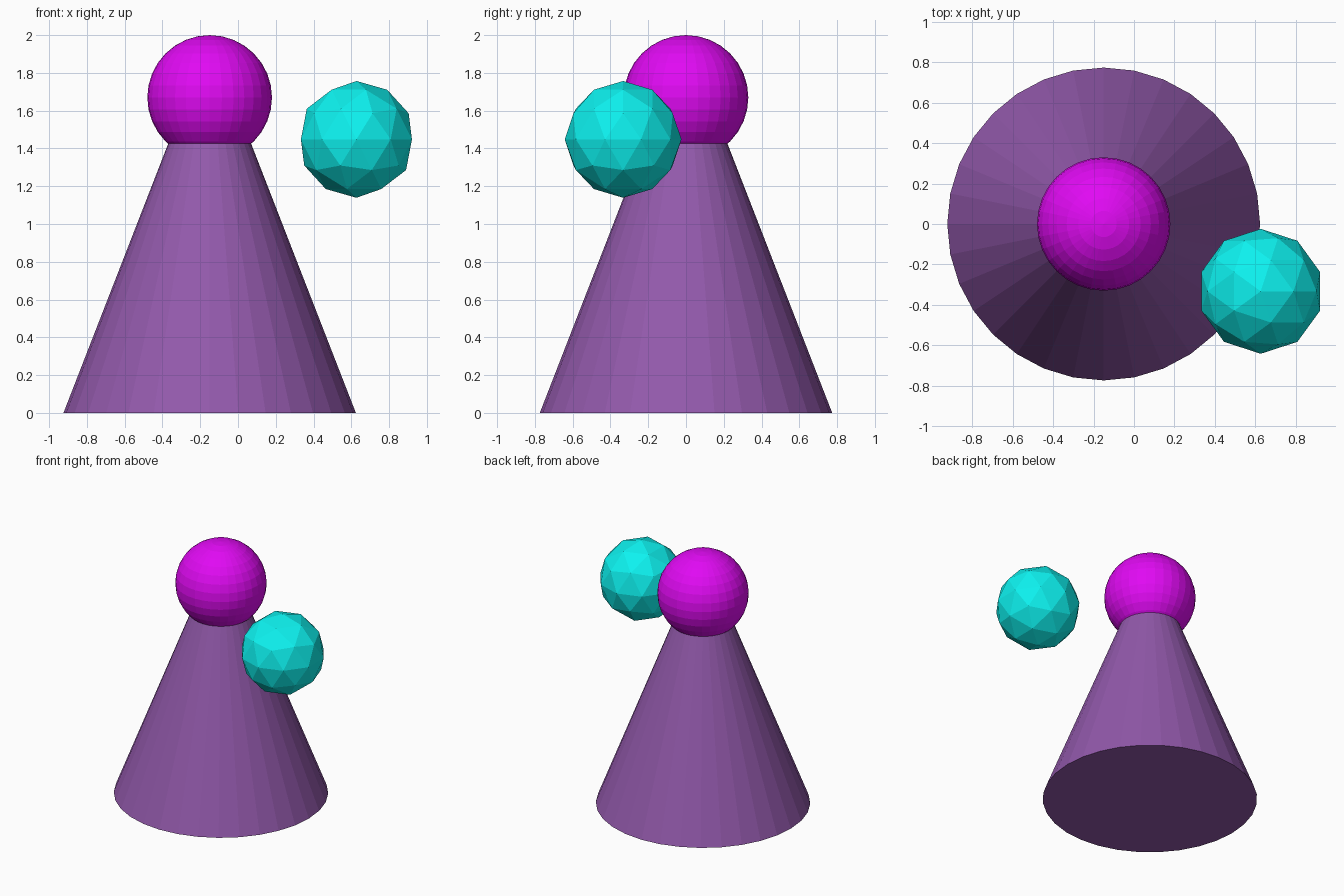
import bpy

if "Cube" in bpy.data.objects:
    bpy.data.objects.remove(bpy.data.objects["Cube"])


def finish(name, color):
    """Name the newest object and give it a plain colour."""
    obj = bpy.context.object
    obj.name = name
    mat = bpy.data.materials.new(name + "_color")
    mat.diffuse_color = (*color, 1.0)
    mat.use_nodes = True
    mat.node_tree.nodes["Principled BSDF"].inputs["Base Color"].default_value = mat.diffuse_color
    obj.data.materials.append(mat)
    return obj


AXIS_X = -0.15       # shared axis of body and head
BODY_HEIGHT = 1.99   # tip is hidden inside the head

# Body: faceted cone standing on the ground
bpy.ops.mesh.primitive_cone_add(vertices=32, radius1=0.774, radius2=0, depth=BODY_HEIGHT,
                                location=(AXIS_X, 0, BODY_HEIGHT / 2))
finish("cone_body", (0.29, 0.10, 0.41))

# Head: flat-shaded ball over the tip
bpy.ops.mesh.primitive_uv_sphere_add(segments=32, ring_count=16, radius=0.33,
                                     location=(AXIS_X, 0, 1.67))
finish("ball_head", (0.75, 0.003, 0.90))

# Floating faceted ball at the front right
bpy.ops.mesh.primitive_ico_sphere_add(subdivisions=2, radius=0.309,
                                      location=(0.627, -0.333, 1.448))
finish("floating_ball", (0.004, 0.88, 0.86))
